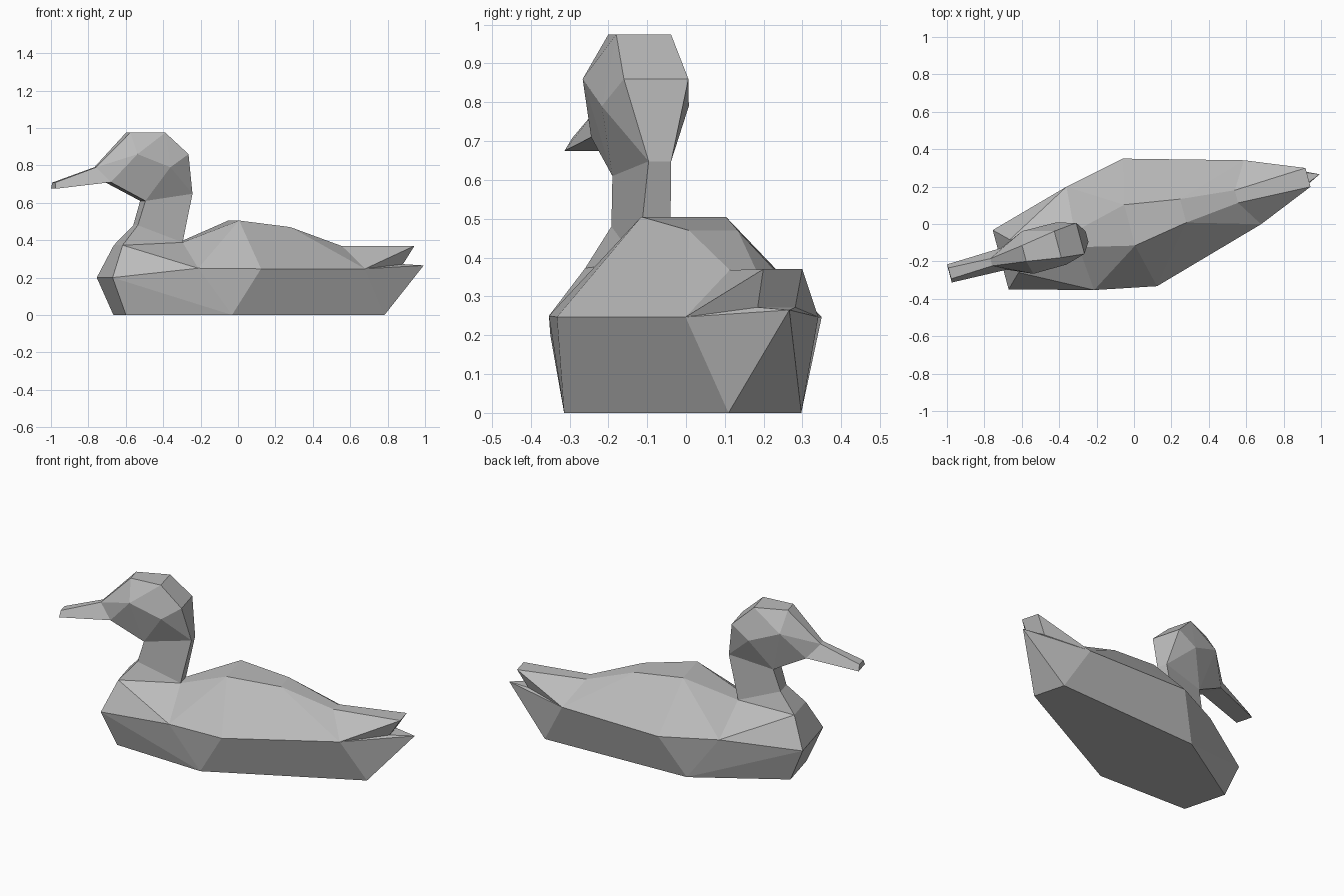
import bpy, bmesh, math
from mathutils import Matrix

cube = bpy.data.objects.get("Cube")
if cube:
    bpy.data.objects.remove(cube, do_unlink=True)

grey = bpy.data.materials.new("plain grey")
grey.use_nodes = True
grey.diffuse_color = (0.5, 0.5, 0.5, 1)
shader = next(n for n in grey.node_tree.nodes if n.type == "BSDF_PRINCIPLED")
shader.inputs["Base Color"].default_value = grey.diffuse_color
shader.inputs["Roughness"].default_value = 0.8

# Paired stations: distance along the bird, half width, height
STATIONS = {
    # waterline and flat bottom
    "bottom_front": (-.655, .13, 0),
    "bottom_middle": (-.112, .295, 0),
    "bottom_rear": (.785, .097, 0),
    # widest rim of the hull
    "breast": (-.738, .164, .2),
    "rim_front": (-.297, .286, .25),
    "rim_middle": (.033, .353, .247),
    "rim_rear": (.656, .177, .247),
    # back and tail
    "back_top": (-.024, .113, .505),
    "back_slope": (.272, .065, .47),
    "back_dip": (.567, .035, .368),
    "tail_top": (.963, .052, .37),
    "tail_notch": (.9, .05, .272),
    "tail_tip": (1.028, 0, .265),
    # neck
    "neck_base_front": (-.663, .091, .373),
    "neck_base_rear": (-.318, .043, .388),
    "neck_front": (-.567, .047, .48),
    "neck_rear": (-.26, .03, .648),
    "throat": (-.527, .055, .61),
    # head
    "nape": (-.297, .086, .86),
    "cheek": (-.405, .116, .79),
    "face": (-.588, .118, .86),
    "crown_front": (-.608, .044, .975),
    "crown_rear": (-.422, .073, .975),
    # bill
    "bill_root_top": (-.79, .02, .79),
    "bill_root_bottom": (-.72, .06, .71),
    "bill_tip_top": (-1.02, .03, .708),
    "bill_tip_bottom": (-1.022, .05, .675),
}
TURN = Matrix.Rotation(math.radians(15), 4, "Z")


def make_part(name, strip, patches, bottom=None):
    """Join a centre strip of crossbars to mirrored side patches."""
    bm = bmesh.new()
    pair = {}

    def point(key, side):
        if STATIONS[key][1] == 0:
            side = 1
        if (key, side) not in pair:
            along, half, up = STATIONS[key]
            pair[key, side] = bm.verts.new((along, side * half, up))
        return pair[key, side]

    def face(corners):
        bm.faces.new(list(dict.fromkeys(corners)))

    for a, b in zip(strip, strip[1:]):
        face([point(a, 1), point(a, -1), point(b, -1), point(b, 1)])
    for patch in patches:
        for side in (1, -1):
            face([point(key, side) for key in patch.split()])
    if bottom:
        face([point(k, 1) for k in bottom] + [point(k, -1) for k in reversed(bottom)])
    bmesh.ops.recalc_face_normals(bm, faces=bm.faces[:])
    bm.transform(TURN)
    mesh = bpy.data.meshes.new(name)
    bm.to_mesh(mesh)
    bm.free()
    mesh.materials.append(grey)
    obj = bpy.data.objects.new(name, mesh)
    bpy.context.collection.objects.link(obj)


# Floating body with notched tail
make_part("body", [
    "neck_base_rear", "back_top", "back_slope", "back_dip", "tail_top",
    "tail_notch", "tail_tip", "bottom_rear",
], [
    "breast bottom_front bottom_middle",
    "breast bottom_middle rim_front",
    "rim_front bottom_middle rim_middle",
    "rim_middle bottom_middle bottom_rear rim_rear",
    "rim_rear bottom_rear tail_tip",
    "rim_rear tail_tip tail_notch",
    "rim_rear tail_notch tail_top",
    "rim_rear tail_top back_dip",
    "rim_rear back_dip back_slope",
    "rim_rear back_slope rim_middle",
    "rim_middle back_slope back_top",
    "rim_middle back_top rim_front",
    "rim_front back_top neck_base_rear",
    "rim_front neck_base_rear neck_base_front",
    "rim_front neck_base_front breast",
], bottom=["bottom_front", "bottom_middle", "bottom_rear"])

# Front of the breast
make_part("breast_front", ["bottom_front", "breast", "neck_base_front"], [])

# Neck
make_part("neck", ["neck_base_front", "neck_front", "throat"], [
    "neck_base_front neck_base_rear neck_front",
    "neck_front neck_base_rear neck_rear throat",
])
make_part("neck_back", ["neck_base_rear", "neck_rear"], [])

# Head
make_part("head", [
    "neck_rear", "nape", "crown_rear", "crown_front", "bill_root_top",
], [
    "neck_rear cheek nape",
    "nape cheek crown_rear",
    "crown_rear cheek face",
    "crown_rear face crown_front",
    "crown_front face bill_root_top",
    "bill_root_top face bill_root_bottom",
    "bill_root_bottom face throat",
    "throat face cheek",
    "throat cheek neck_rear",
])
make_part("chin", ["throat", "bill_root_bottom"], [])

# Bill
make_part("bill", [
    "bill_root_bottom", "bill_tip_bottom", "bill_tip_top", "bill_root_top",
], ["bill_root_top bill_root_bottom bill_tip_bottom bill_tip_top"])

# Single flat panels have no enclosed side, so aim them forward or backward
for name, sign in (("breast_front", -1), ("chin", -1), ("neck_back", 1)):
    mesh = bpy.data.objects[name].data
    for poly in mesh.polygons:
        if poly.normal.x * sign < 0:
            poly.flip()
    mesh.update()
